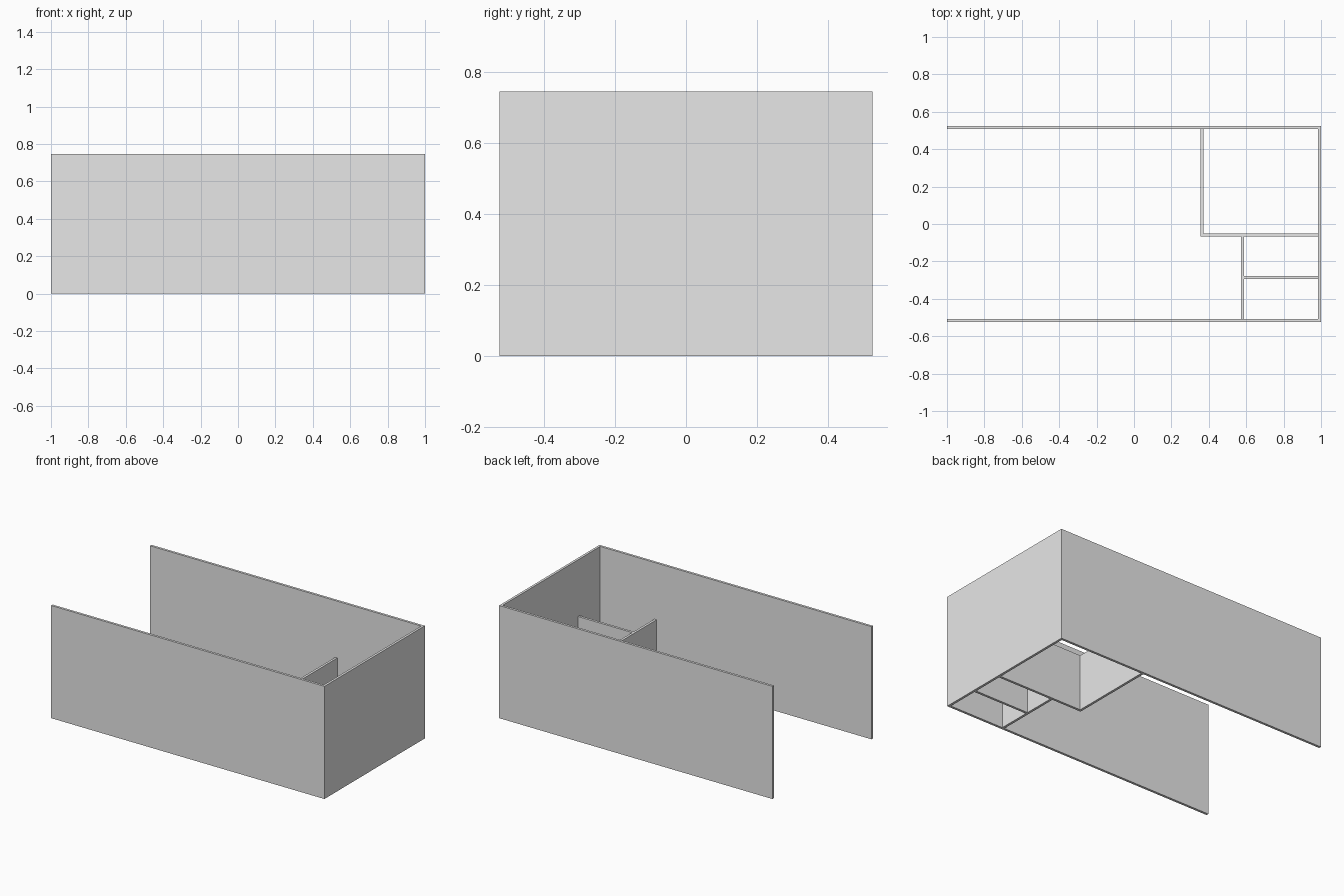
import bpy

default = bpy.data.objects.get("Cube")
if default:
    bpy.data.objects.remove(default, do_unlink=True)

FULL, LOW = 0.745, 0.37      # outer wall and partition heights
X, Y, T = 1.0, 0.525, 0.016  # half length, half depth, wall thickness

grey = bpy.data.materials.new("wall_grey")
grey.use_nodes = True
colour = (0.8, 0.8, 0.8, 1)
grey.diffuse_color = colour
grey.node_tree.nodes["Principled BSDF"].inputs["Base Color"].default_value = colour


def wall(name, x0, x1, y0, y1, height):
    """Upright box standing on the ground between the given limits."""
    bpy.ops.mesh.primitive_cube_add(
        size=1, location=((x0 + x1) / 2, (y0 + y1) / 2, height / 2))
    ob = bpy.context.object
    ob.name = name
    ob.scale = (x1 - x0, y1 - y0, height)
    bpy.ops.object.transform_apply(location=False, rotation=False, scale=True)
    ob.data.materials.append(grey)


# Outer shell, open at the right end
wall("front_wall", -X, X, -Y, -Y + T, FULL)
wall("back_wall", -X, X, Y - T, Y, FULL)
wall("end_wall", X - T, X, -Y + T, Y - T, FULL)

# Low partitions: one large room and two small ones
room_x, room_y = 0.355, -0.068
small_x, split_y = 0.572, -0.293
wall("large_room_side", room_x, room_x + T, room_y, Y - T, LOW)
wall("large_room_front", room_x + T, X - T, room_y, room_y + T, LOW)
wall("small_rooms_side", small_x, small_x + T, -Y + T, room_y, LOW)
wall("small_rooms_divider", small_x + T, X - T, split_y, split_y + T, LOW)
